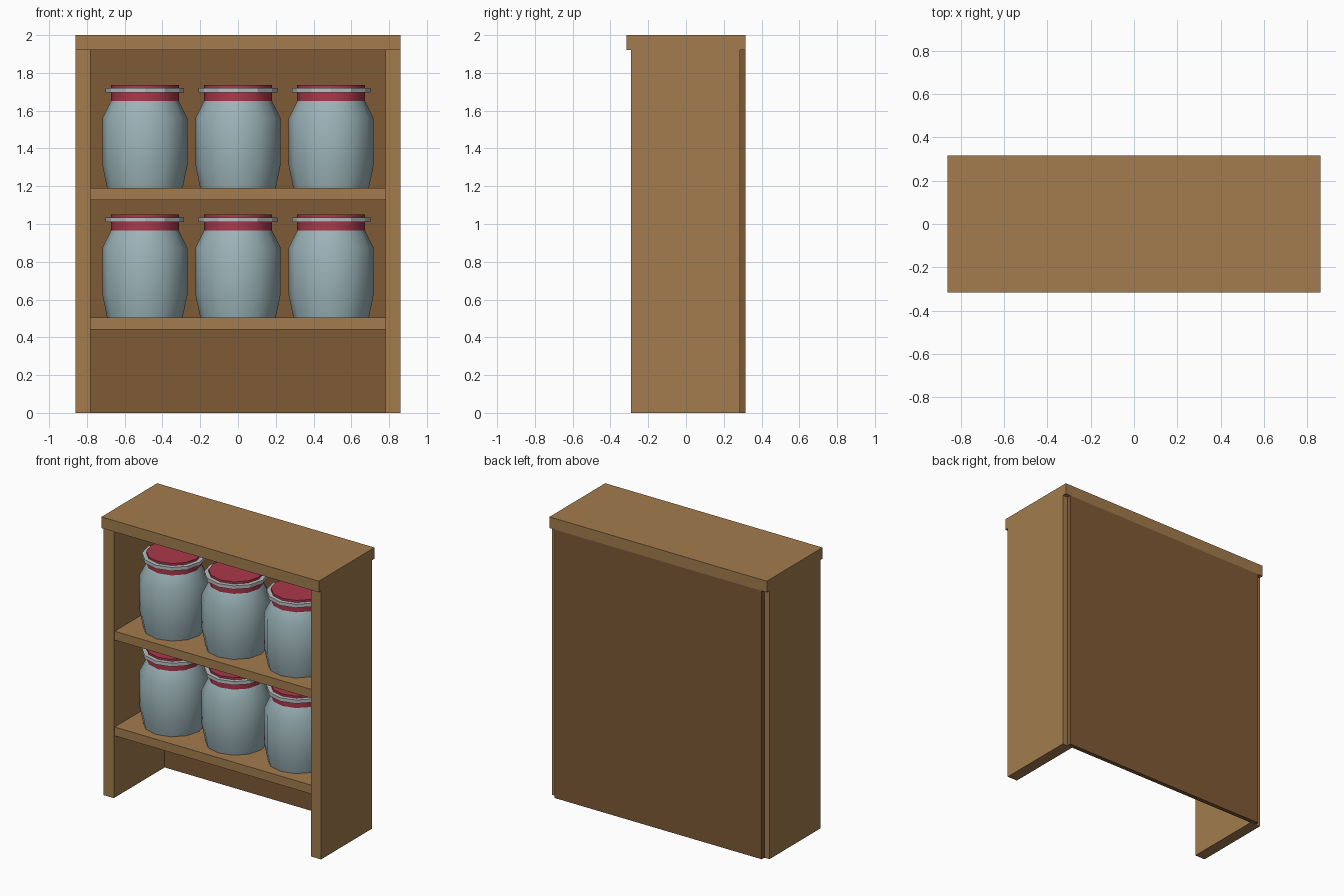
import bpy, bmesh
from math import cos, sin, pi, radians

if "Cube" in bpy.data.objects:
    bpy.data.objects.remove(bpy.data.objects["Cube"])


def material(name, rgb):
    m = bpy.data.materials.new(name)
    m.diffuse_color = (*rgb, 1)
    m.use_nodes = True
    m.node_tree.nodes["Principled BSDF"].inputs["Base Color"].default_value = m.diffuse_color
    return m


WOOD = material("wood", (0.36, 0.20, 0.075))
DARK_WOOD = material("dark_wood", (0.21, 0.10, 0.035))
GLASS = material("glass", (0.33, 0.45, 0.48))
RED = material("red", (0.40, 0.04, 0.07))
METAL = material("metal", (0.50, 0.51, 0.52))


def add_object(name, bm, mat):
    bmesh.ops.recalc_face_normals(bm, faces=bm.faces)
    mesh = bpy.data.meshes.new(name)
    bm.to_mesh(mesh)
    bm.free()
    mesh.materials.append(mat)
    ob = bpy.data.objects.new(name, mesh)
    bpy.context.collection.objects.link(ob)
    return ob


def box(name, x, y, z, mat):
    bm = bmesh.new()
    bmesh.ops.create_cube(bm, size=1)
    for v in bm.verts:
        v.co = [lo + (c + 0.5) * (hi - lo) for c, (lo, hi) in zip(v.co, (x, y, z))]
    return add_object(name, bm, mat)


def lathe(name, profile, loc, mat, sides=12, ring=False, smooth=None):
    """Turn a (radius, height) profile; capped solid, or closed ring."""
    bm = bmesh.new()
    loops = [[bm.verts.new((r * cos(2 * pi * i / sides), r * sin(2 * pi * i / sides), z))
              for i in range(sides)] for r, z in profile]
    pairs = list(zip(loops, loops[1:]))
    if ring:
        pairs.append((loops[-1], loops[0]))
    else:
        bm.faces.new(loops[0])
        bm.faces.new(loops[-1])
    for a, b in pairs:
        for i in range(sides):
            j = (i + 1) % sides
            bm.faces.new((a[i], a[j], b[j], b[i]))
    ob = add_object(name, bm, mat)
    ob.location = loc
    if smooth:
        bpy.ops.object.select_all(action='DESELECT')
        ob.select_set(True)
        bpy.context.view_layer.objects.active = ob
        bpy.ops.object.shade_smooth_by_angle(angle=radians(smooth))
    return ob


# Cabinet case
box("top_board", (-0.86, 0.86), (-0.315, 0.315), (1.92, 2.0), WOOD)
box("left_side", (-0.86, -0.78), (-0.29, 0.285), (0, 1.92), WOOD)
box("right_side", (0.78, 0.86), (-0.29, 0.285), (0, 1.92), WOOD)
box("back_panel", (-0.82, 0.82), (0.285, 0.315), (0, 1.92), DARK_WOOD)

# Shelves, each with a row of three jars
BODY = [(0.20, 0), (0.225, 0.12), (0.225, 0.37), (0.18, 0.46)]
LID = [(0.18, 0.455), (0.18, 0.545)]
BAND = [(0.17, 0.505), (0.208, 0.505), (0.208, 0.53), (0.17, 0.53)]
for level, z in (("lower", 0.505), ("upper", 1.19)):
    box(level + "_shelf", (-0.78, 0.78), (-0.28, 0.285), (z - 0.063, z), WOOD)
    for side, x in (("left", -0.493), ("middle", 0), ("right", 0.493)):
        loc, tag = (x, -0.02, z), f"{level}_{side}"
        lathe(tag + "_jar_body", BODY, loc, GLASS, smooth=40)
        lathe(tag + "_jar_lid", LID, loc, RED, smooth=40)
        lathe(tag + "_jar_band", BAND, loc, METAL, ring=True)
